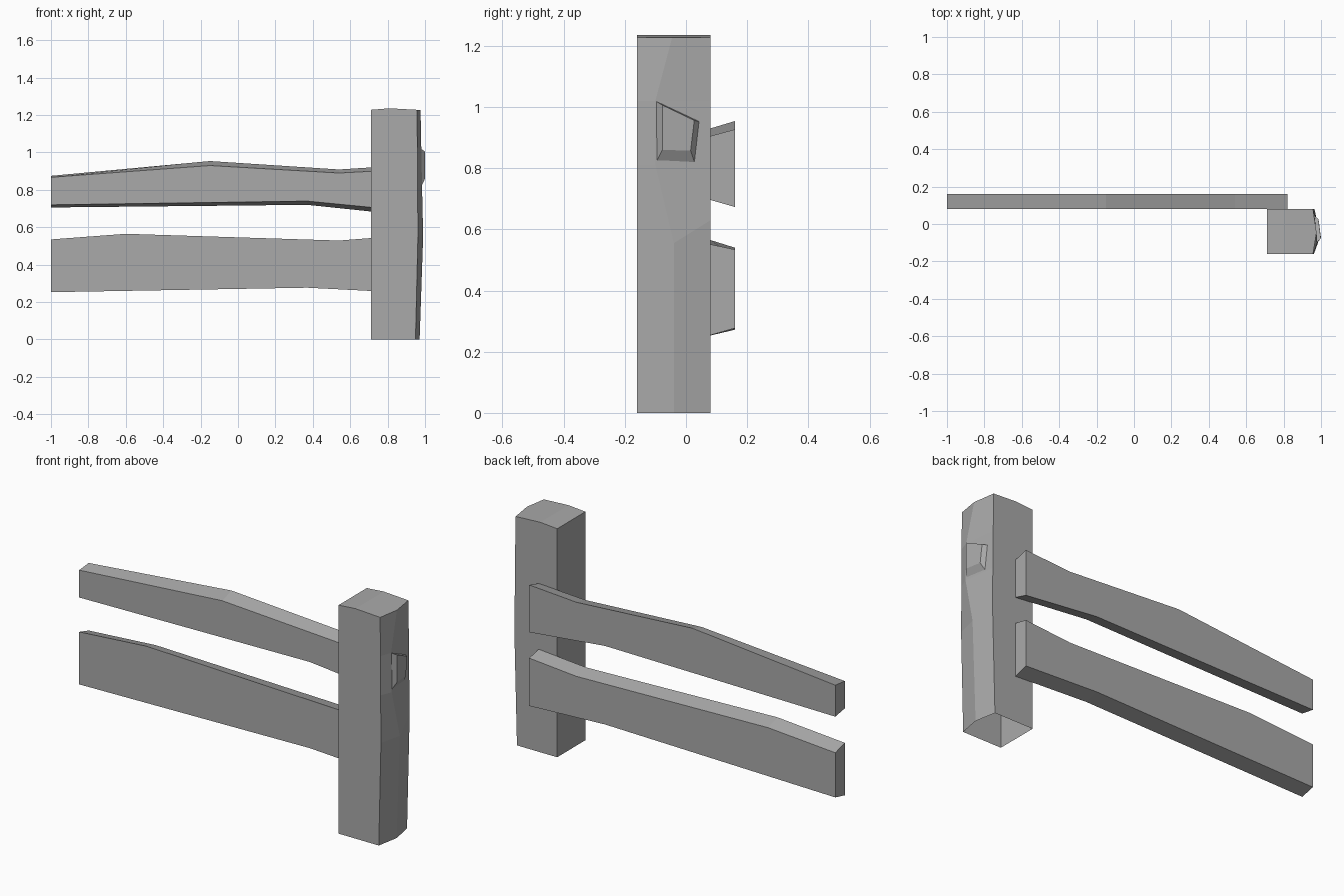
import bpy

cube = bpy.data.objects.get("Cube")
if cube:
    bpy.data.objects.remove(cube, do_unlink=True)

GREY = (0.4, 0.4, 0.4, 1)
mat = bpy.data.materials.new("weathered grey")
mat.use_nodes = True
mat.diffuse_color = GREY
bsdf = next(n for n in mat.node_tree.nodes if n.type == 'BSDF_PRINCIPLED')
bsdf.inputs["Base Color"].default_value = GREY
bsdf.inputs["Roughness"].default_value = 0.9


def add_part(name, verts, faces):
    mesh = bpy.data.meshes.new(name)
    mesh.from_pydata(verts, [], faces)
    mesh.materials.append(mat)
    mesh.update()
    obj = bpy.data.objects.new(name, mesh)
    bpy.context.collection.objects.link(obj)
    return obj


def skin(rings, closed=True):
    """Quads joining equal-length rings, counter-clockwise seen from the last ring."""
    n = len(rings[0])
    faces = []
    for r in range(len(rings) - 1):
        a, b = r * n, (r + 1) * n
        for i in range(n):
            j = (i + 1) % n
            faces.append((a + i, a + j, b + j, b + i))
    return [v for ring in rings for v in ring], faces


FRONT, BACK = -0.16, 0.08
LEFT, MIDDLE = 0.71, 0.81


# Post: six sides with a bent ridge on the outer side, open underneath
def post_ring(z, front_x, ridge, back, crown=0.0):
    ridge_x, ridge_y = ridge
    back_x, back_z = back
    return [(LEFT, FRONT, z), (MIDDLE, FRONT, z + crown), (front_x, FRONT, z),
            (ridge_x, ridge_y, z), (back_x, BACK, back_z),
            (MIDDLE, BACK, z + crown), (LEFT, BACK, z)]


rings = [
    post_ring(0, 0.949, (0.971, -0.04), (0.949, 0)),
    post_ring(0.555, 0.962, (0.99, -0.04), (0.965, 0.63)),
    post_ring(0.81, 0.96, (0.984, -0.10), (0.962, 0.81)),
    post_ring(1.02, 0.959, (0.98, -0.10), (0.96, 1.02)),
    post_ring(1.228, 0.957, (0.976, -0.045), (0.957, 1.228), 0.008),
]
verts, faces = skin(rings)
top = len(verts) - len(rings[0])
faces += [tuple(top + i for i in (0, 1, 5, 6)),
          tuple(top + i for i in (1, 2, 3, 4, 5))]
add_part("post", verts, faces)

# Knot: a shallow bevelled bump on the ridge side
base = [(0.978, -0.10, 0.815), (0.964, 0.03, 0.812),
        (0.962, 0.045, 0.952), (0.977, -0.10, 1.02)]
cap = [(1.0, -0.077, 0.86), (0.988, 0.015, 0.857),
       (0.986, 0.027, 0.956), (0.999, -0.077, 1.006)]
verts, faces = skin([base, cap])
add_part("knot", verts, faces + [(4, 5, 6, 7)])


# Rails: uneven boards with slanted top and bottom edges
def rail(name, top_edge, bottom_edge):
    """Each edge point is (x, front height, back height), from right to left end."""
    outline = bottom_edge + top_edge[::-1]
    front = [(x, 0.08, zf) for x, zf, zb in outline]
    back = [(x, 0.16, zb) for x, zf, zb in outline]
    verts, faces = skin([back, front])
    n = len(outline)
    faces += [tuple(range(n, 2 * n)), tuple(reversed(range(n)))]
    add_part(name, verts, faces)


rail("upper_rail",
     [(-1, 0.867, 0.875), (-0.15, 0.93, 0.954), (0.54, 0.89, 0.909), (0.82, 0.905, 0.927)],
     [(-1, 0.72, 0.706), (0.37, 0.74, 0.72), (0.82, 0.696, 0.673)])
rail("lower_rail",
     [(-1, 0.535, 0.512), (-0.6, 0.565, 0.54), (0.54, 0.529, 0.511), (0.82, 0.551, 0.534)],
     [(-1, 0.253, 0.272), (0.37, 0.277, 0.298), (0.82, 0.254, 0.277)])
